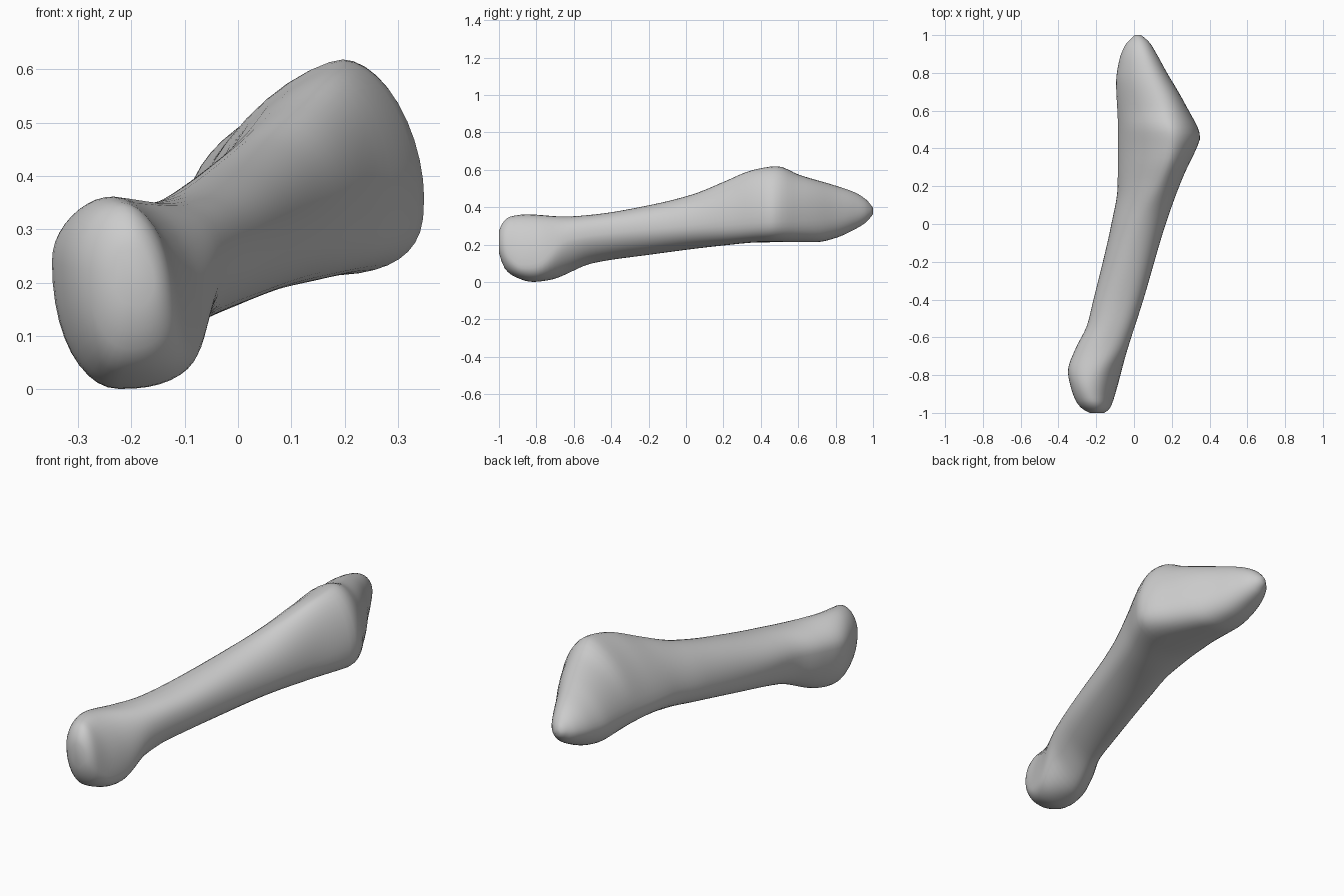
import bpy
import bmesh
import math

RINGS = 72
SIDES = 40

default_cube = bpy.data.objects.get("Cube")
if default_cube:
    bpy.data.objects.remove(default_cube, do_unlink=True)


def smooth_curve(points):
    """Monotone cubic through (y, value) pairs, without overshoot."""
    ys = [p[0] for p in points]
    vs = [p[1] for p in points]
    slopes = [(vs[i + 1] - vs[i]) / (ys[i + 1] - ys[i]) for i in range(len(ys) - 1)]
    tangents = [slopes[0]]
    for before, after in zip(slopes, slopes[1:]):
        same_way = before * after > 0
        tangents.append(2 * before * after / (before + after) if same_way else 0)
    tangents.append(slopes[-1])

    def evaluate(y):
        y = min(max(y, ys[0]), ys[-1])
        i = 0
        while i < len(slopes) - 1 and y > ys[i + 1]:
            i += 1
        width = ys[i + 1] - ys[i]
        t = (y - ys[i]) / width
        rise = t * t * (3 - 2 * t)
        start = t * (1 - t) ** 2 * tangents[i] * width
        end = t * t * (t - 1) * tangents[i + 1] * width
        return vs[i] + (vs[i + 1] - vs[i]) * rise + start + end

    return evaluate


# Outline of the bone seen from above: left and right edges
edge_left = smooth_curve([(-1, -.23), (-.985, -.265), (-.95, -.3), (-.88, -.33),
                          (-.78, -.35), (-.66, -.31), (-.54, -.25), (-.4, -.215),
                          (-.2, -.165), (0, -.12), (.2, -.087), (.5, -.085),
                          (.75, -.095), (.86, -.08), (.95, -.045), (1, .005)])
edge_right = smooth_curve([(-1, -.16), (-.98, -.13), (-.94, -.112), (-.85, -.085),
                           (-.7, -.045), (-.4, .05), (0, .168), (.25, .26),
                           (.41, .335), (.46, .352), (.5, .342), (.6, .29), (.7, .235),
                           (.8, .175), (.9, .12), (.97, .075), (1, .035)])

# Outline of the bone seen from the side: upper and lower edges
edge_top = smooth_curve([(-1, .27), (-.985, .31), (-.94, .35), (-.85, .362),
                         (-.65, .35), (-.5, .36), (-.2, .41), (.04, .47),
                         (.2, .535), (.36, .6), (.49, .62), (.6, .575),
                         (.8, .515), (.9, .48), (.97, .435), (1, .395)])
edge_bottom = smooth_curve([(-1, .16), (-.975, .08), (-.92, .03), (-.82, 0),
                            (-.73, .01), (-.5, .1), (-.2, .145), (.2, .195),
                            (.4, .212), (.7, .213), (.8, .235), (.9, .28),
                            (.97, .325), (1, .365)])

# Where the four edges sit within each cross-section
crest_x = smooth_curve([(-1, -.2), (-.85, -.235), (-.7, -.18), (-.5, -.1), (0, .04),
                        (.45, .2), (.6, .16), (.8, .08), (1, .02)])
keel_x = smooth_curve([(-1, -.2), (-.85, -.225), (-.5, -.15), (0, -.02),
                       (.45, .13), (.8, .06), (1, .02)])
left_z = smooth_curve([(-1, .22), (-.8, .24), (-.3, .25), (.3, .3), (1, .38)])
right_z = smooth_curve([(-1, .2), (-.88, .09), (-.8, .1), (-.65, .22), (-.4, .26),
                        (0, .3), (.45, .36), (1, .38)])

# Squareness of the four quarters of each cross-section
upper_right_power = smooth_curve([(-1, 1.8), (-.8, 2.1), (-.55, 2.6), (-.2, 2.3),
                                  (.2, 2), (.45, 1.8), (.7, 2.3), (1, 2)])
upper_left_power = smooth_curve([(-1, 2), (-.2, 2), (.4, 1.5), (1, 1.8)])
lower_left_power = smooth_curve([(-1, 2), (-.5, 2.2), (1, 2)])
lower_right_power = smooth_curve([(-1, 2.3), (-.8, 2.4), (-.62, 1.6), (-.4, 1.8),
                                  (0, 2.1), (.5, 2.9), (1, 2)])


def section_point(y, angle):
    """Point on the cross-section at y, joining four edges with curved quarters."""
    c, s = math.cos(angle), math.sin(angle)
    upper, rightward = s >= 0, c >= 0
    side_x = edge_right(y) if rightward else edge_left(y)
    side_z = right_z(y) if rightward else left_z(y)
    cap_x = crest_x(y) if upper else keel_x(y)
    cap_z = edge_top(y) if upper else edge_bottom(y)
    if upper:
        power = upper_right_power(y) if rightward else upper_left_power(y)
    else:
        power = lower_right_power(y) if rightward else lower_left_power(y)
    across = abs(c) ** (2 / power)
    along = abs(s) ** (2 / power)
    return (cap_x + (side_x - cap_x) * across, y, side_z + (cap_z - side_z) * along)


# Loft the bone through cross-sections that crowd together at the ends
bm = bmesh.new()
rings = []
for r in range(RINGS + 1):
    u = r / RINGS
    y = .5 * (2 * u - 1) - .5 * math.cos(math.pi * u)
    rings.append([bm.verts.new(section_point(y, math.tau * k / SIDES))
                  for k in range(SIDES)])
for near, far in zip(rings, rings[1:]):
    for k in range(SIDES):
        n = (k + 1) % SIDES
        bm.faces.new((near[k], near[n], far[n], far[k]))
bm.faces.new(rings[0])
bm.faces.new(rings[-1])
bmesh.ops.smooth_vert(bm, verts=bm.verts, factor=.3,
                      use_axis_x=True, use_axis_y=False, use_axis_z=True)
bmesh.ops.recalc_face_normals(bm, faces=bm.faces)

mesh = bpy.data.meshes.new("foot_bone")
bm.to_mesh(mesh)
bm.free()
bone = bpy.data.objects.new("foot_bone", mesh)
bpy.context.collection.objects.link(bone)

# Plain pale grey colour
grey = bpy.data.materials.new("bone_grey")
grey.use_nodes = True
colour = (.6, .6, .6, 1)
grey.diffuse_color = colour
grey.node_tree.nodes["Principled BSDF"].inputs["Base Color"].default_value = colour
mesh.materials.append(grey)

# Smooth shading
bpy.ops.object.select_all(action='DESELECT')
bone.select_set(True)
bpy.context.view_layer.objects.active = bone
bpy.ops.object.shade_smooth_by_angle(angle=math.radians(50))
